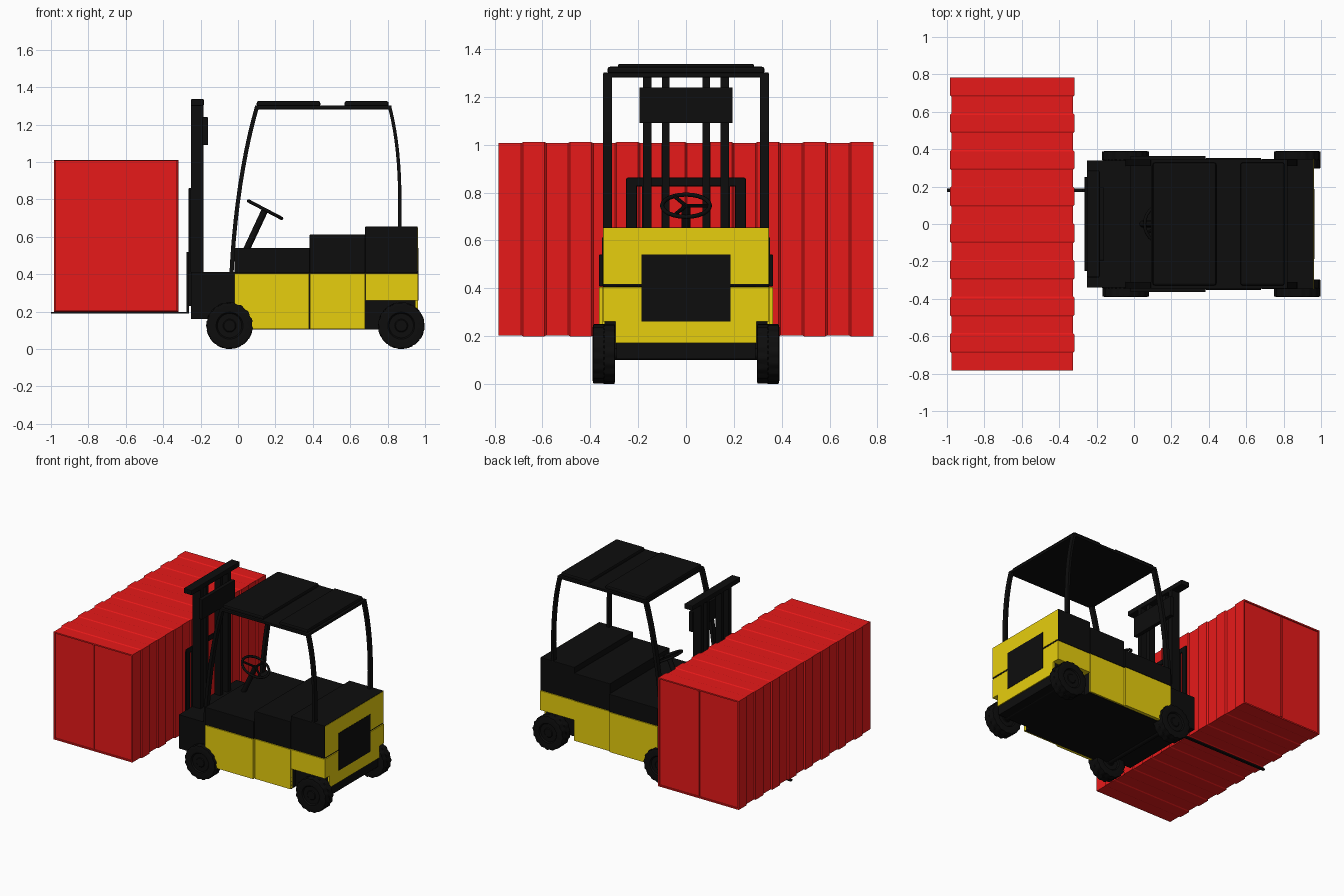
import bpy, bmesh, math
from mathutils import Vector, Matrix

if "Cube" in bpy.data.objects:
    bpy.data.objects.remove(bpy.data.objects["Cube"])


def material(name, rgb):
    m = bpy.data.materials.new(name)
    m.diffuse_color = (*rgb, 1)
    m.use_nodes = True
    m.node_tree.nodes["Principled BSDF"].inputs["Base Color"].default_value = m.diffuse_color
    return m


BLACK = material("black", (0.004, 0.004, 0.004))
YELLOW = material("yellow", (0.80, 0.62, 0.004))
RED = material("red", (0.80, 0.01, 0.01))


def finish(name, bm, mat, smooth=False):
    bmesh.ops.recalc_face_normals(bm, faces=bm.faces)
    me = bpy.data.meshes.new(name)
    bm.to_mesh(me)
    bm.free()
    me.materials.append(mat)
    ob = bpy.data.objects.new(name, me)
    bpy.context.collection.objects.link(ob)
    if smooth:
        bpy.ops.object.select_all(action='DESELECT')
        ob.select_set(True)
        bpy.context.view_layer.objects.active = ob
        bpy.ops.object.shade_smooth_by_angle(angle=math.radians(35))
    return ob


def box(name, x, y, z, mat=BLACK, bevel=0.0):
    bm = bmesh.new()
    bmesh.ops.create_cube(bm, size=1)
    for v in bm.verts:
        v.co = [(a + b) / 2 + c * (b - a) for (a, b), c in zip((x, y, z), v.co)]
    ob = finish(name, bm, mat)
    if bevel:
        mod = ob.modifiers.new("bevel", 'BEVEL')
        mod.width, mod.segments = bevel, 2
    return ob


def pair(name, x, y, z, mat=BLACK, bevel=0.0):
    box(name + "_left", x, y, z, mat, bevel)
    box(name + "_right", x, (-y[1], -y[0]), z, mat, bevel)


def tyre(name, profile, sides, centre, mat):
    # profile is (radius, y) spun about the y axis; staggered shoulder lugs
    bm = bmesh.new()
    rings = []
    for i in range(sides):
        a = 2 * math.pi * i / sides
        ring = []
        for r, y in profile:
            if r > 0.12 and (i // 2 % 2) == (y > 0):
                r -= 0.005
            ring.append(bm.verts.new((centre[0] + r * math.cos(a), centre[1] + y,
                                      centre[2] + r * math.sin(a))))
        rings.append(ring)
    for i in range(sides):
        p, q = rings[i], rings[(i + 1) % sides]
        for k in range(len(profile) - 1):
            bm.faces.new((p[k], p[k + 1], q[k + 1], q[k]))
    for k in (0, -1):
        bm.faces.new([r[k] for r in rings])
    return finish(name, bm, mat, True)


def sweep(name, path, y, width, thick):
    # rectangular bar following a Bezier path in x and z
    bm = bmesh.new()
    p0, p1, p2, p3 = [Vector(p) for p in path]
    rings, n = [], 10
    for i in range(n + 1):
        t = i / n
        u = 1 - t
        p = u**3 * p0 + 3 * u*u*t * p1 + 3 * u*t*t * p2 + t**3 * p3
        d = (u*u * (p1 - p0) + 2*u*t * (p2 - p1) + t*t * (p3 - p2)).normalized()
        s = Vector((d.y, -d.x)) * thick / 2
        rings.append([bm.verts.new((p.x + a * s.x, y + b * width / 2, p.y + a * s.y))
                      for a, b in ((-1, -1), (1, -1), (1, 1), (-1, 1))])
    for a, b in zip(rings, rings[1:]):
        for k in range(4):
            bm.faces.new((a[k], a[(k + 1) % 4], b[(k + 1) % 4], b[k]))
    bm.faces.new(rings[0])
    bm.faces.new(rings[-1])
    finish(name, bm, BLACK)


def rod(name, a, b, r, sides=12):
    a, b = Vector(a), Vector(b)
    bm = bmesh.new()
    m = Matrix.Translation((a + b) / 2) @ (b - a).to_track_quat('Z', 'Y').to_matrix().to_4x4()
    bmesh.ops.create_cone(bm, cap_ends=True, segments=sides, radius1=r, radius2=r,
                          depth=(b - a).length, matrix=m)
    finish(name, bm, BLACK, True)


# Corrugated container with recessed doors on both ends
bm = bmesh.new()
rings = []
step = 1.566 / 16
for i in range(16):
    d = 0.008 * (1 - i % 2)
    y0 = -0.783 + i * step
    for y in (y0 + (0.004 if i else 0), y0 + step - (0.004 if i < 15 else 0)):
        x0, x1, z0, z1 = -0.985 + d, -0.318 - d, 0.199 + d / 2, 1.011 - d / 2
        rings.append([bm.verts.new(c) for c in ((x0, y, z0), (x1, y, z0), (x1, y, z1), (x0, y, z1))])
for a, b in zip(rings, rings[1:]):
    for k in range(4):
        bm.faces.new((a[k], a[(k + 1) % 4], b[(k + 1) % 4], b[k]))
ends = [bm.faces.new(rings[0]), bm.faces.new(rings[-1])]
bmesh.ops.recalc_face_normals(bm, faces=bm.faces)
bmesh.ops.inset_individual(bm, faces=ends, thickness=0.014, depth=0)
bmesh.ops.inset_individual(bm, faces=ends, thickness=0.001, depth=-0.008)
finish("container", bm, RED)
pair("container_door_post", (-0.657, -0.645), (0.772, 0.782), (0.215, 0.996), RED)

# Fork, backrest and mast
box("fork_blade", (-1.0, -0.27), (0.17, 0.19), (0.189, 0.199))
box("fork_shank", (-0.275, -0.262), (0.17, 0.19), (0.189, 0.52))
box("backrest_top", (-0.264, -0.25), (-0.25, 0.25), (0.825, 0.862), bevel=0.006)
box("backrest_bottom", (-0.264, -0.25), (-0.25, 0.25), (0.23, 0.40))
pair("backrest_side", (-0.264, -0.25), (0.205, 0.25), (0.23, 0.85), bevel=0.005)
pair("backrest_bar", (-0.264, -0.25), (0.150, 0.185), (0.23, 0.85))
pair("mast_outer", (-0.25, -0.185), (0.145, 0.18), (0.16, 1.31))
pair("mast_inner", (-0.245, -0.195), (0.07, 0.10), (0.16, 1.31))
box("mast_top", (-0.252, -0.183), (-0.285, 0.285), (1.30, 1.337), bevel=0.006)
box("mast_crossbar", (-0.19, -0.16), (-0.195, 0.195), (1.09, 1.24), bevel=0.004)
box("front_block", (-0.252, -0.02), (-0.34, 0.34), (0.16, 0.412))

# Chassis and seat deck
box("chassis_front", (-0.02, 0.68), (-0.34, 0.34), (0.105, 0.412))
box("chassis_rear", (0.68, 0.955), (-0.29, 0.29), (0.105, 0.412))
box("floor_deck", (-0.02, 0.383), (-0.364, 0.364), (0.408, 0.54), bevel=0.003)
box("seat_deck", (0.383, 0.68), (-0.352, 0.352), (0.408, 0.612), bevel=0.003)
box("rear_hood", (0.68, 0.961), (-0.348, 0.348), (0.408, 0.654), bevel=0.003)

# Yellow panels
pair("front_side_panel", (-0.02, 0.380), (0.33, 0.364), (0.108, 0.405), YELLOW)
pair("middle_side_panel", (0.386, 0.68), (0.33, 0.352), (0.108, 0.405), YELLOW)
pair("rear_side_panel", (0.682, 0.961), (0.28, 0.348), (0.26, 0.405), YELLOW)
box("rear_panel_upper", (0.95, 0.963), (-0.345, 0.345), (0.418, 0.651), YELLOW)
box("rear_panel_middle", (0.95, 0.963), (-0.348, 0.348), (0.26, 0.405), YELLOW)
box("rear_panel_lower", (0.95, 0.963), (-0.294, 0.294), (0.172, 0.26), YELLOW)
box("rear_grille", (0.955, 0.965), (-0.187, 0.187), (0.26, 0.54))

# Wheels, with stepped rims
half = [(0.03, 0.040), (0.035, 0.036), (0.065, 0.036), (0.072, 0.045), (0.112, 0.047), (0.125, 0.044),
        (0.125, 0.002)]
profile = half + [(r, -y) for r, y in reversed(half)]
for end, x in (("front", -0.045), ("rear", 0.873)):
    for side, s in (("left", 1), ("right", -1)):
        tyre(f"{end}_wheel_{side}", profile, 64, (x, s * 0.343, 0.125), BLACK)
    rod(f"{end}_axle", (x, -0.33, 0.125), (x, 0.33, 0.125), 0.025)

# Overhead guard
for side, s in (("left", 1), ("right", -1)):
    sweep(f"front_pillar_{side}", ((-0.035, 0.40), (-0.02, 0.72), (0.03, 1.05), (0.1, 1.29)),
          s * 0.328, 0.036, 0.022)
    sweep(f"rear_pillar_{side}", ((0.864, 0.64), (0.87, 0.90), (0.86, 1.10), (0.812, 1.29)),
          s * 0.328, 0.036, 0.018)
box("roof_plate", (0.09, 0.822), (-0.346, 0.346), (1.282, 1.302), bevel=0.004)
box("roof_pad_front", (0.10, 0.44), (-0.328, 0.328), (1.295, 1.326), bevel=0.01)
box("roof_pad_rear", (0.57, 0.805), (-0.328, 0.328), (1.295, 1.326), bevel=0.01)

# Steering column and wheel
hub = Vector((0.145, 0, 0.745))
rod("steering_column", (0.04, 0, 0.52), hub, 0.018)
turn = Vector((0.465, 0, 0.885)).to_track_quat('Z', 'Y')
bpy.ops.mesh.primitive_torus_add(major_radius=0.1, minor_radius=0.009, major_segments=24,
                                 minor_segments=8, location=hub, rotation=turn.to_euler())
wheel = bpy.context.object
wheel.name = "steering_wheel"
wheel.data.materials.append(BLACK)
bpy.ops.object.shade_smooth()
for i in range(3):
    a = 2 * math.pi * i / 3
    rod(f"steering_spoke_{i}", hub, hub + turn @ Vector((0.1 * math.cos(a), 0.1 * math.sin(a), 0)), 0.008, 8)
